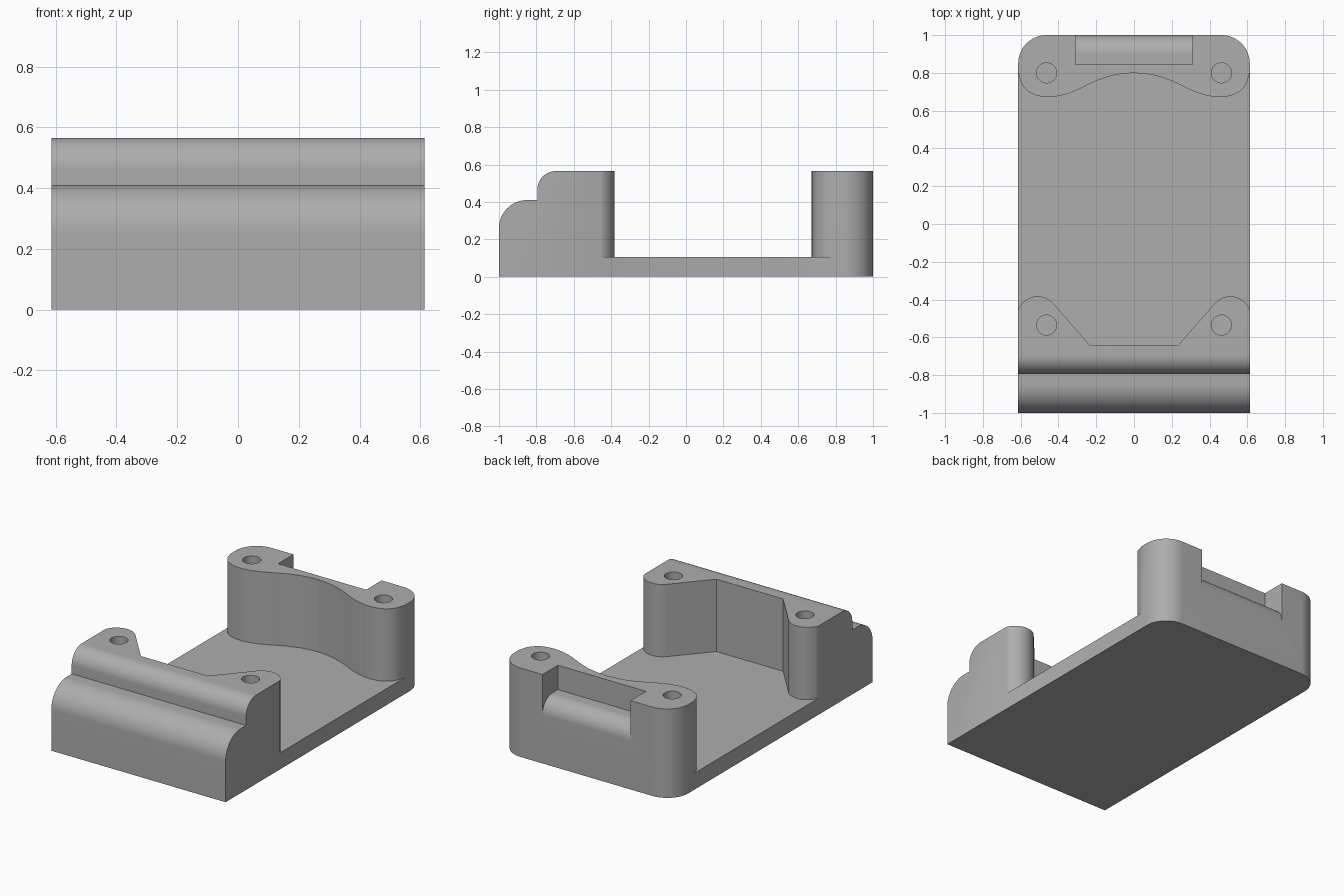
import bpy, bmesh
from math import sin, cos, radians
from mathutils import Vector, Matrix

if "Cube" in bpy.data.objects:
    bpy.data.objects.remove(bpy.data.objects["Cube"], do_unlink=True)

W, H, BASE = 0.613, 0.565, 0.105      # half width, full height, plate thickness

grey = bpy.data.materials.new("plain_grey")
grey.use_nodes = True
grey.diffuse_color = (0.42, 0.42, 0.42, 1)
grey.node_tree.nodes["Principled BSDF"].inputs["Base Color"].default_value = (0.42, 0.42, 0.42, 1)


def arc(cx, cy, r, a0, a1, n=16):
    angles = [radians(a0 + (a1 - a0) * i / n) for i in range(n + 1)]
    return [(cx + r * cos(a), cy + r * sin(a)) for a in angles]


def mirrored(right):
    """Close an outline given its +x half, walked from one end to the other."""
    return right + [(-x, y) for x, y in reversed(right) if x > 1e-6]


def spline(points, n=6):
    """Catmull-Rom curve through the points."""
    p = [Vector(q) for q in points]
    p = [2 * p[0] - p[1]] + p + [2 * p[-1] - p[-2]]
    out = []
    for a, b, c, d in zip(p, p[1:], p[2:], p[3:]):
        for i in range(n):
            t = i / n
            q = 0.5 * (2 * b + (c - a) * t + (2 * a - 5 * b + 4 * c - d) * t * t
                       + (3 * b - a - 3 * c + d) * t ** 3)
            out.append((q.x, q.y))
    return out + [tuple(points[-1])]


def prism(name, outline, lo, hi, along_x=False):
    """Extrude an outline upwards (x, y) or sideways (y, z)."""
    bm = bmesh.new()
    place = (lambda u, v: (lo, u, v)) if along_x else (lambda u, v: (u, v, lo))
    face = bm.faces.new([bm.verts.new(place(u, v)) for u, v in outline])
    ext = bmesh.ops.extrude_face_region(bm, geom=[face])
    move = (hi - lo, 0, 0) if along_x else (0, 0, hi - lo)
    bmesh.ops.translate(bm, vec=move, verts=[v for v in ext["geom"] if isinstance(v, bmesh.types.BMVert)])
    bmesh.ops.recalc_face_normals(bm, faces=bm.faces)
    mesh = bpy.data.meshes.new(name)
    bm.to_mesh(mesh)
    bm.free()
    mesh.materials.append(grey)
    ob = bpy.data.objects.new(name, mesh)
    bpy.context.collection.objects.link(ob)
    return ob


def combine(target, other, operation):
    """Apply a boolean and discard the helper."""
    mod = target.modifiers.new(operation, "BOOLEAN")
    mod.object, mod.operation, mod.solver = other, operation, "EXACT"
    bpy.context.view_layer.objects.active = target
    bpy.ops.object.modifier_apply(modifier=mod.name)
    bpy.data.objects.remove(other, do_unlink=True)


# Base plate with rounded rear corners
corner = arc(W - 0.15, 0.85, 0.15, 0, 90)
body = prism("mount_body", mirrored([(W, -1)] + corner), 0, BASE)

# Front block: lobed plan cut by a stepped, rounded side profile
lobe = arc(0.51, -0.493, 0.11, 20, 138)
front = prism("front_block", mirrored([(W, -1)] + lobe + [(0.235, -0.64)]), 0, H)
side = ([(-1, 0)] + arc(-0.85, 0.26, 0.15, 180, 90) + [(-0.795, 0.41)]
        + arc(-0.695, H - 0.1, 0.1, 180, 90) + [(-0.3, H), (-0.3, 0)])
combine(front, prism("side_profile", side, -W - 0.1, W + 0.1, True), "INTERSECT")

# Rear block: wavy inner wall
wave = spline([(0, 0.8), (0.1, 0.789), (0.2, 0.757), (0.3, 0.71), (0.38, 0.682),
               (0.463, 0.672), (0.54, 0.69), (0.59, 0.735), (W, 0.8)])
rear = prism("rear_block", mirrored(wave + corner), 0, H)

# Rear notch with a rounded sill
notch = [(0.845, 0.7), (0.845, 0.41)] + arc(0.9, 0.31, 0.1, 90, 0) + [(1.1, 0.31), (1.1, 0.7)]
combine(rear, prism("notch", notch, -0.31, 0.31, True), "DIFFERENCE")

combine(body, front, "UNION")
combine(body, rear, "UNION")

# Four screw holes
for x in (-0.463, 0.463):
    for y in (-0.535, 0.8):
        ring = [(x + u, y + v) for u, v in arc(0, 0, 0.053, 0, 360, 32)[:-1]]
        combine(body, prism("screw_hole", ring, BASE, H + 0.1), "DIFFERENCE")

# Smooth rounded walls, keep sharp edges
bpy.ops.object.select_all(action="DESELECT")
body.select_set(True)
bpy.context.view_layer.objects.active = body
bpy.ops.object.shade_smooth_by_angle(angle=radians(25))
